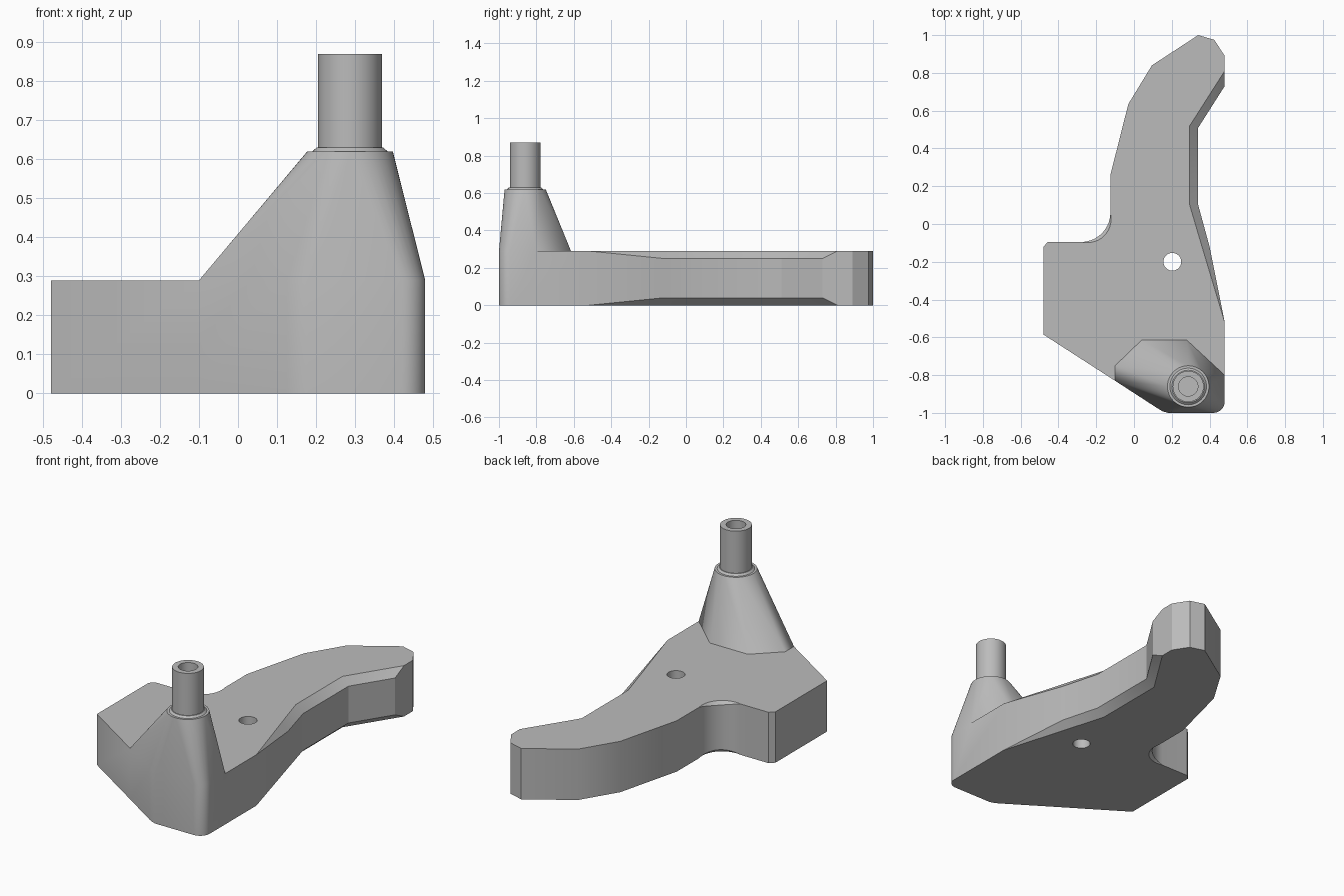
import bpy, bmesh
from math import sin, cos, pi, radians

if "Cube" in bpy.data.objects:
    bpy.data.objects.remove(bpy.data.objects["Cube"])

grey = bpy.data.materials.new("plain grey")
grey.use_nodes = True
grey.diffuse_color = (0.5, 0.5, 0.5, 1)
grey.node_tree.nodes["Principled BSDF"].inputs["Base Color"].default_value = (0.5, 0.5, 0.5, 1)

TOP, PIN_X, PIN_Y = 0.29, 0.287, -0.86


def finish(name, bm):
    bmesh.ops.recalc_face_normals(bm, faces=bm.faces)
    mesh = bpy.data.meshes.new(name)
    bm.to_mesh(mesh)
    bm.free()
    mesh.materials.append(grey)
    obj = bpy.data.objects.new(name, mesh)
    bpy.context.collection.objects.link(obj)
    return obj


def arc(cx, cy, r, a0, a1, n):
    angles = [radians(a0 + (a1 - a0) * i / n) for i in range(n + 1)]
    return [(cx + r * cos(a), cy + r * sin(a)) for a in angles]


def select_only(obj):
    bpy.ops.object.select_all(action='DESELECT')
    obj.select_set(True)
    bpy.context.view_layer.objects.active = obj


def boolean(obj, other, operation):
    mod = obj.modifiers.new(operation.lower(), 'BOOLEAN')
    mod.operation, mod.object, mod.solver = operation, other, 'EXACT'
    select_only(obj)
    bpy.ops.object.modifier_apply(modifier=mod.name)
    bpy.data.objects.remove(other)


# Plate outline: wall point, face point, bevel height
front_nose = [(0.125, -0.976), (0.15, -0.991), (0.18, -1.0)]
front_corner = arc(0.42, -0.94, 0.06, -90, 0, 8)
plain = lambda pts: [(p, p, 0) for p in pts]
outline = plain([(-0.48, -0.585), (-0.10, -0.83)] + front_nose + front_corner)
outline += [((0.48, -0.52), (0.48, -0.52), 0),
            ((0.40, -0.12), (0.36, -0.12), 0.04),
            ((0.34, 0.10), (0.295, 0.10), 0.04),
            ((0.34, 0.51), (0.295, 0.52), 0.04),
            ((0.48, 0.73), (0.48, 0.81), 0.04)]
outline += plain([(0.48, 0.81), (0.48, 0.89), (0.425, 0.975), (0.34, 1.0), (0.095, 0.84),
                  (-0.03, 0.635), (-0.125, 0.26)])
# Inner fillet with a softened rim that fades at both ends
steps = 14
wall = arc(-0.28, 0.06, 0.155, 0, -90, steps)
for i, p in enumerate(wall):
    fade = 0.018 * sin(pi * i / steps)
    k = 1 + fade / 0.155
    outline.append((p, (-0.28 + (p[0] + 0.28) * k, 0.06 + (p[1] - 0.06) * k), fade))
outline += plain([(-0.455, -0.095), (-0.48, -0.12)])

# Plate: four stacked rings
bm = bmesh.new()
rings = [[bm.verts.new((*f, 0)) for w, f, d in outline],
         [bm.verts.new((*w, d)) for w, f, d in outline],
         [bm.verts.new((*w, TOP - d)) for w, f, d in outline],
         [bm.verts.new((*f, TOP)) for w, f, d in outline]]
count = len(outline)
for low, high in zip(rings, rings[1:]):
    for i in range(count):
        j = (i + 1) % count
        bm.faces.new((low[i], low[j], high[j], high[i]))
bm.faces.new(rings[0])
bm.faces.new(rings[-1])
bmesh.ops.remove_doubles(bm, verts=bm.verts, dist=0.0005)
bmesh.ops.dissolve_degenerate(bm, edges=bm.edges, dist=0.0005)
plate = finish("bracket_plate", bm)

# Tapered pedestal: hull from the plate corner up to a round collar
base = [(-0.10, -0.83)] + front_nose + front_corner
base += [(0.48, -0.80), (0.28, -0.615), (0.04, -0.615), (-0.10, -0.75)]
bm = bmesh.new()
for x, y in base:
    bm.verts.new((x, y, TOP))
for x, y in arc(PIN_X, PIN_Y, 0.11, 0, 360, 48)[:-1]:
    bm.verts.new((x, y, 0.62))
bmesh.ops.convex_hull(bm, input=bm.verts)
pedestal = finish("pedestal", bm)
boolean(plate, pedestal, 'UNION')

# Through hole
bm = bmesh.new()
bmesh.ops.create_cone(bm, cap_ends=True, segments=40, radius1=0.047, radius2=0.047, depth=1)
bmesh.ops.translate(bm, verts=bm.verts, vec=(0.203, -0.2, 0))
cutter = finish("hole_cutter", bm)
cutter.hide_render = True
boolean(plate, cutter, 'DIFFERENCE')

# Hollow pin with a small chamfered foot
profile = [(0.097, 0.61), (0.097, 0.62), (0.086, 0.63), (0.082, 0.63), (0.082, 0.87),
           (0.051, 0.87), (0.051, 0.64), (0, 0.64)]
bm = bmesh.new()
verts = [bm.verts.new((PIN_X + r, PIN_Y, z)) for r, z in profile]
edges = [bm.edges.new(pair) for pair in zip(verts, verts[1:])]
bmesh.ops.spin(bm, geom=verts + edges, cent=(PIN_X, PIN_Y, 0), axis=(0, 0, 1),
               angle=2 * pi, steps=48)
bmesh.ops.remove_doubles(bm, verts=bm.verts, dist=0.0002)
pin = finish("hollow_pin", bm)

for obj in (plate, pin):
    select_only(obj)
    bpy.ops.object.shade_smooth_by_angle(angle=radians(30))
